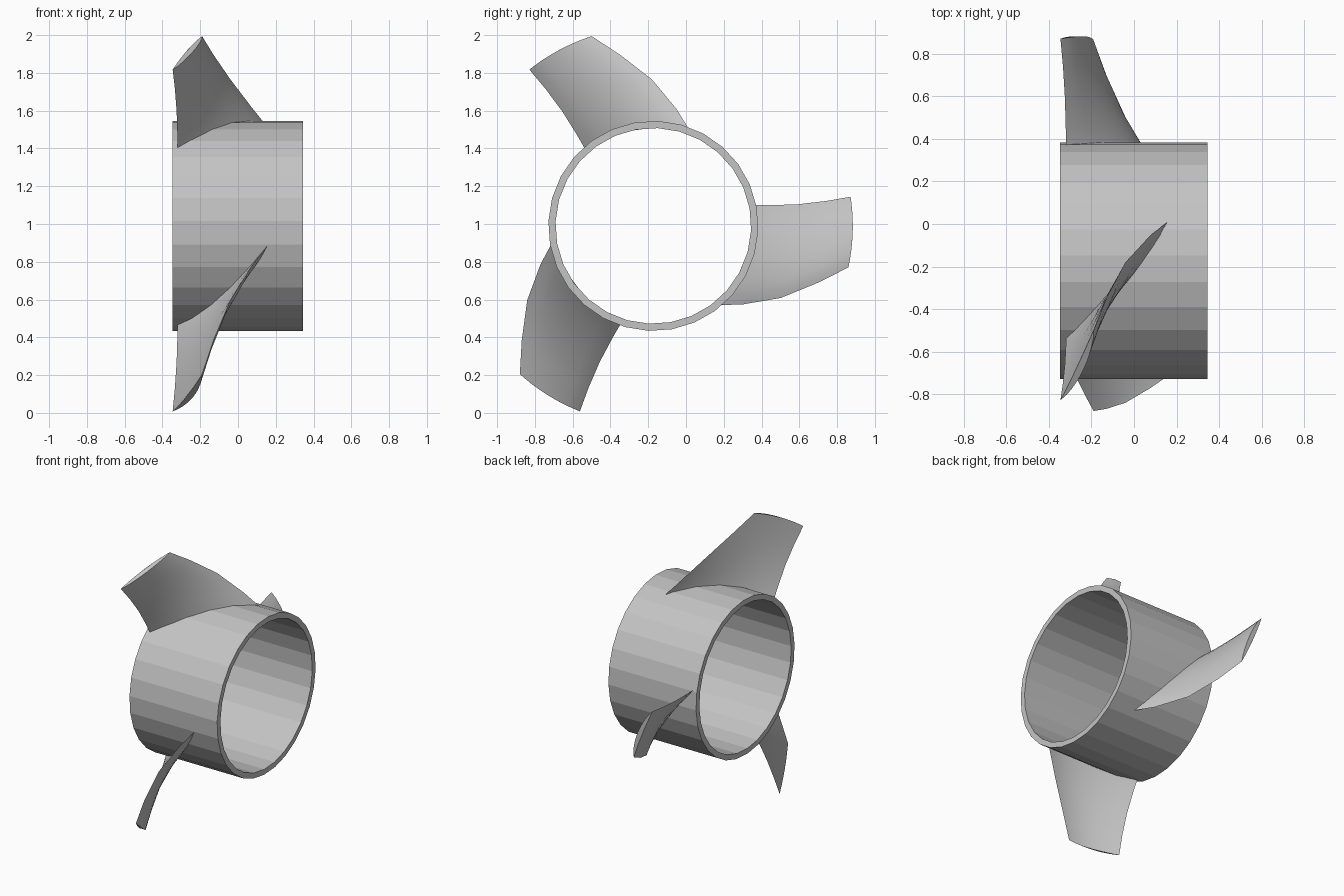
import bpy, bmesh, math

if "Cube" in bpy.data.objects:
    bpy.data.objects.remove(bpy.data.objects["Cube"])

CY, CZ = -0.173, 0.99          # hub axis, running along x
grey = bpy.data.materials.new("light_grey")
grey.diffuse_color = (0.55, 0.55, 0.55, 1)
grey.use_nodes = True
grey.node_tree.nodes["Principled BSDF"].inputs["Base Color"].default_value = grey.diffuse_color


def polar(x, r, deg):
    a = math.radians(deg)
    return (x, CY + r * math.cos(a), CZ + r * math.sin(a))


def make_object(name, bm):
    bmesh.ops.recalc_face_normals(bm, faces=bm.faces)
    mesh = bpy.data.meshes.new(name)
    bm.to_mesh(mesh)
    bm.free()
    mesh.materials.append(grey)
    obj = bpy.data.objects.new(name, mesh)
    bpy.context.collection.objects.link(obj)
    return obj


# Hub ring: rectangular section swept round the axis
SEGMENTS = 28
bm = bmesh.new()
section = [(-0.347, 0.556), (0.345, 0.556), (0.345, 0.518), (-0.347, 0.518)]
loops = [[bm.verts.new(polar(x, r, 360 * k / SEGMENTS - 2.6)) for x, r in section]
         for k in range(SEGMENTS)]
for k in range(SEGMENTS):
    a, b = loops[k], loops[(k + 1) % SEGMENTS]
    for i in range(4):
        j = (i + 1) % 4
        bm.faces.new((a[i], a[j], b[j], b[i]))
make_object("hub_ring", bm)

# Blade stations: radius, leading angle, leading x, trailing angle, trailing x
STATIONS = [
    (0.535, 12.0, -0.320, -51.0, 0.172),
    (0.555, 11.4, -0.320, -49.0, 0.155),
    (0.630, 10.0, -0.321, -41.3, 0.080),
    (0.775, 8.5, -0.325, -29.5, -0.040),
    (0.923, 8.2, -0.334, -19.0, -0.130),
    (1.056, 8.4, -0.346, -12.0, -0.190),
]
CHORD = 10
THICKNESS = 0.034


def blade_section(station, turn):
    """Closed lens outline: flat front side, bulged rear side."""
    r, a0, x0, a1, x1 = station
    arc = r * math.radians(a0 - a1)
    dx = x1 - x0
    length = math.hypot(arc, dx)
    front, rear = [], []
    for i in range(CHORD + 1):
        t = i / CHORD
        x, a = x0 + t * dx, a0 + t * (a1 - a0)
        front.append(polar(x, r, a + turn))
        if 0 < i < CHORD:
            h = THICKNESS * math.sin(math.pi * t) ** 0.7
            rear.append(polar(x + h * arc / length, r,
                              a + turn + math.degrees(h * dx / length / r)))
    return front + rear[::-1]


def blade(name, turn):
    bm = bmesh.new()
    rings = [[bm.verts.new(p) for p in blade_section(s, turn)] for s in STATIONS]
    n = len(rings[0])
    for a, b in zip(rings, rings[1:]):
        for i in range(n):
            j = (i + 1) % n
            bm.faces.new((a[i], a[j], b[j], b[i]))
    # Root and tip caps
    bm.faces.new(rings[0][::-1])
    bm.faces.new(rings[-1])
    obj = make_object(name, bm)
    bpy.ops.object.select_all(action='DESELECT')
    obj.select_set(True)
    bpy.context.view_layer.objects.active = obj
    bpy.ops.object.shade_smooth_by_angle(angle=math.radians(30))


for k, side in enumerate(("side", "upper", "lower")):
    blade(side + "_blade", 120 * k)
